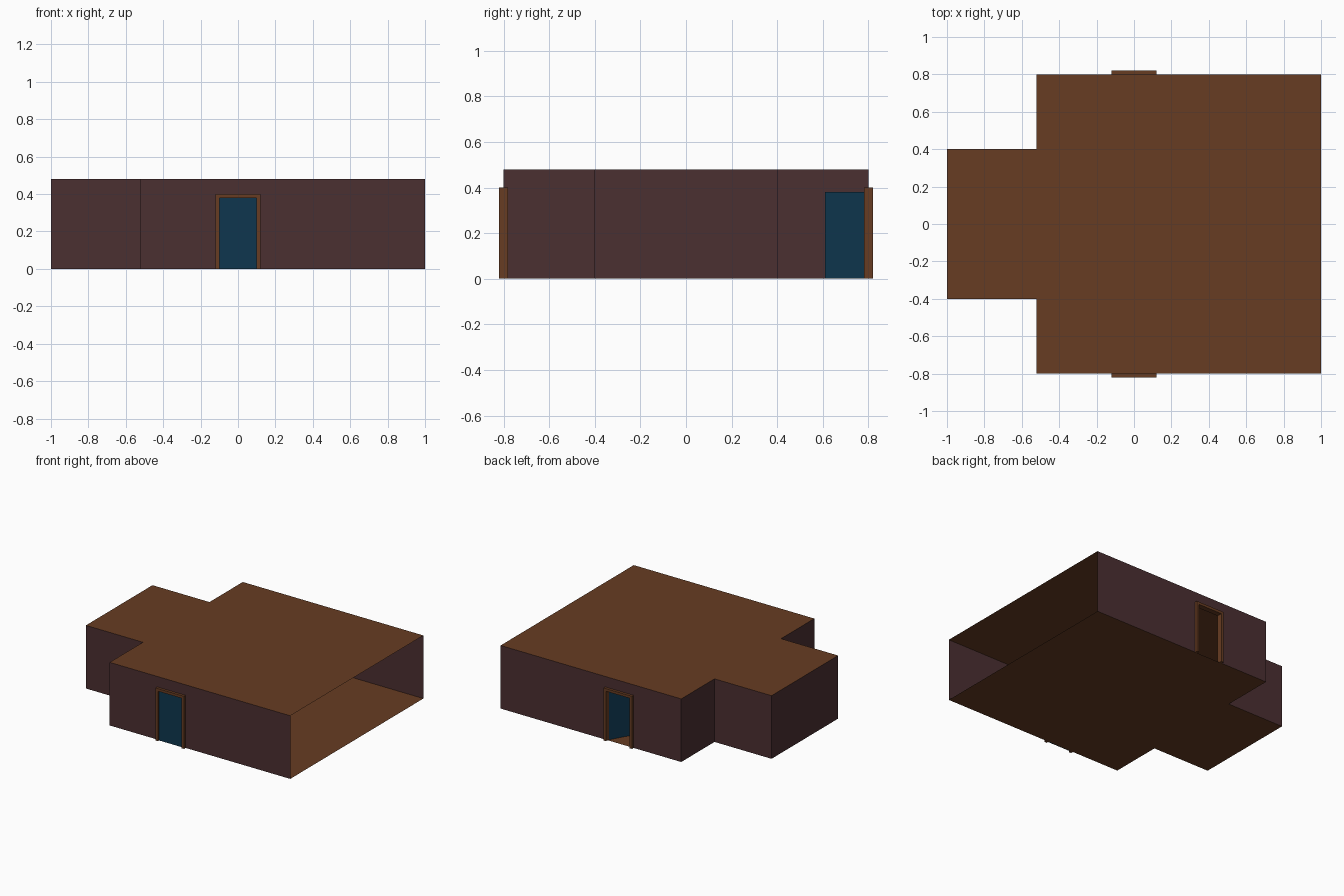
import bpy, bmesh, math
from mathutils import Matrix, Vector

if "Cube" in bpy.data.objects:
    bpy.data.objects.remove(bpy.data.objects["Cube"])

H = 0.48                       # room height
DOOR_W, DOOR_H = 0.10, 0.38    # half width and height of the doorway


def material(name, rgb):
    m = bpy.data.materials.new(name)
    m.diffuse_color = (*rgb, 1)
    m.use_nodes = True
    m.node_tree.nodes["Principled BSDF"].inputs["Base Color"].default_value = m.diffuse_color
    return m


BROWN = material("brown wood", (0.135, 0.045, 0.016))
WALL = material("dark plum wall", (0.070, 0.029, 0.031))
BLUE = material("deep blue door", (0.0045, 0.037, 0.078))


def sheet(name, faces, mat):
    """Object made of flat polygons, each a list of points."""
    bm = bmesh.new()
    for pts in faces:
        bm.faces.new([bm.verts.new(p) for p in pts])
    bmesh.ops.remove_doubles(bm, verts=bm.verts, dist=1e-5)
    return finish(name, bm, mat)


def finish(name, bm, mat):
    me = bpy.data.meshes.new(name)
    bm.to_mesh(me)
    bm.free()
    me.materials.append(mat)
    ob = bpy.data.objects.new(name, me)
    bpy.context.collection.objects.link(ob)
    return ob


def add_box(bm, lo, hi):
    lo, hi = Vector(lo), Vector(hi)
    mat = Matrix.Translation((lo + hi) / 2) @ Matrix.Diagonal((*(hi - lo), 1))
    bmesh.ops.create_cube(bm, size=1, matrix=mat)


# Floor plan, starting at the front corner of the open right side
plan = [(1, -0.8), (1, 0.8), (-0.52, 0.8), (-0.52, 0.4),
        (-1, 0.4), (-1, -0.4), (-0.52, -0.4), (-0.52, -0.8)]

# Floor and ceiling
sheet("floor", [[(x, y, 0) for x, y in reversed(plan)]], BROWN)
sheet("ceiling", [[(x, y, H) for x, y in plan]], BROWN)

# Plain walls around the left alcove; the right side stays open
alcove = plan[2:]
sheet("alcove_walls", [[(*a, 0), (*b, 0), (*b, H), (*a, H)]
                       for a, b in zip(alcove, alcove[1:])], WALL)

for label, side in (("front", -1), ("back", 1)):
    y = 0.8 * side
    # Long wall with a doorway whose edges sit inside the frame
    w, h = DOOR_W + 0.01, DOOR_H + 0.01
    outline = [(-0.52, 0), (-w, 0), (-w, h), (w, h),
               (w, 0), (1, 0), (1, H), (-0.52, H)]
    if side > 0:
        outline.reverse()
    sheet(label + "_wall", [[(x, y, z) for x, z in outline]], WALL)

    # Door frame: two jambs and a lintel
    bm = bmesh.new()
    for s in (-1, 1):
        x0, x1 = sorted((s * DOOR_W, s * (DOOR_W + 0.02)))
        add_box(bm, (x0, y - 0.02, 0), (x1, y + 0.02, DOOR_H + 0.02))
    add_box(bm, (-DOOR_W, y - 0.02, DOOR_H), (DOOR_W, y + 0.02, DOOR_H + 0.02))
    finish(label + "_door_frame", bm, BROWN)

    # Door leaf, hinged at its right edge
    bm = bmesh.new()
    add_box(bm, (-2 * DOOR_W, -0.005, 0), (0, 0.005, DOOR_H))
    door = finish(label + "_door", bm, BLUE)
    door.location = (DOOR_W, y if side < 0 else 0.785, 0)
    if side > 0:               # the back door stands open into the room
        door.rotation_euler.z = math.radians(60)
